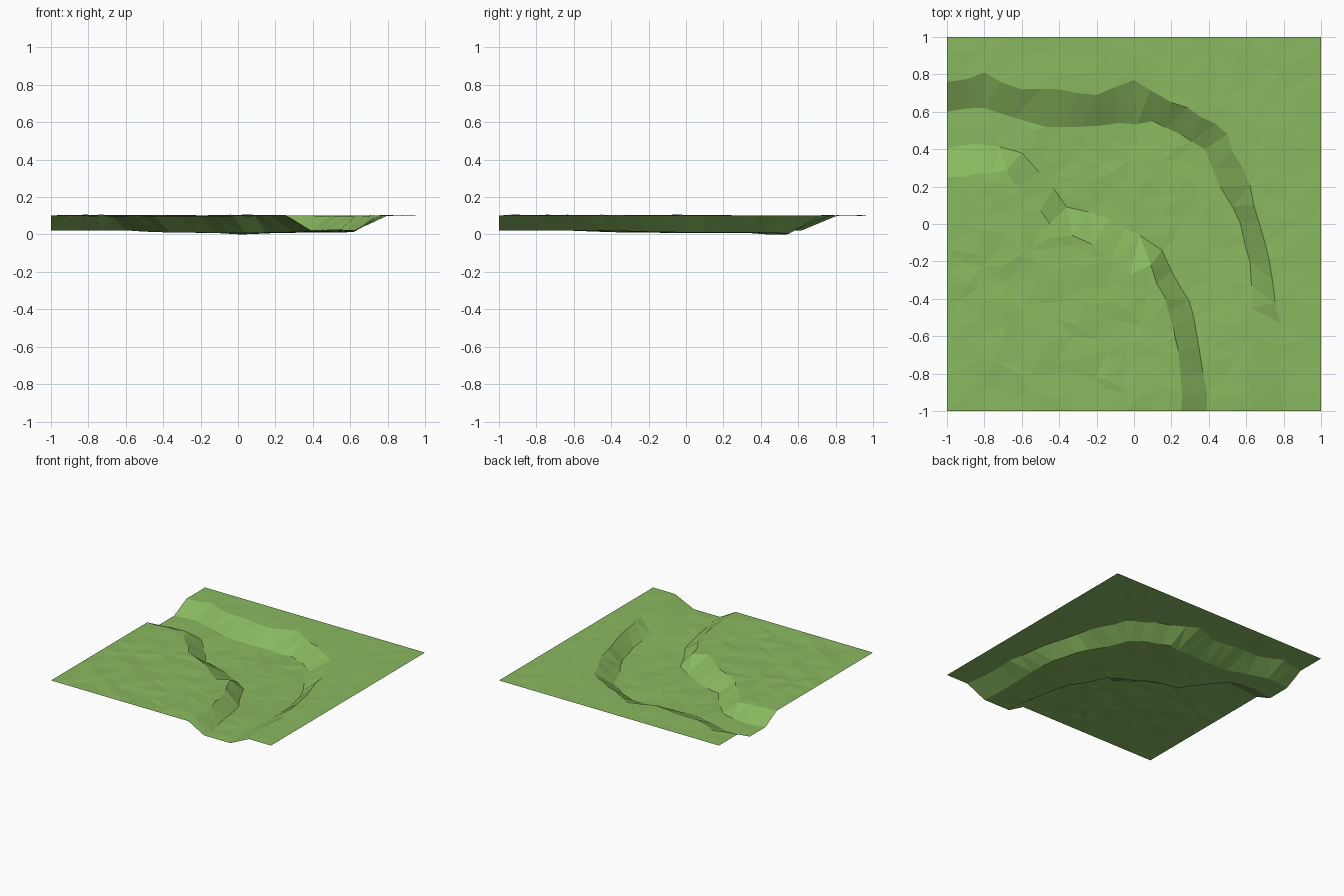
import bpy
import random
from mathutils import Vector
from mathutils.geometry import delaunay_2d_cdt

random.seed(4)
cube = bpy.data.objects.get("Cube")
if cube:
    bpy.data.objects.remove(cube)

PLATEAU = 0.109
SPACING = 0.095

# Bank lines of the winding dry riverbed, in hundredths of a unit
INNER_CREST = [(-100, 25), (-83, 27), (-68, 29), (-57, 13), (-45, 0), (-22, -11),
               (-2, -27), (9, -22), (17, -40), (21, -55), (25, -82), (25, -100)]
INNER_TOE = [(-100, 40), (-85, 43), (-60, 38), (-43, 19), (-36, 9), (-13, 3),
             (3, -6), (15, -14), (25, -34), (32, -50), (37, -80), (39, -100)]
OUTER_TOE = [(-100, 60), (-80, 62), (-48, 52), (-28, 52), (-8, 54), (10, 55),
             (25, 48), (38, 40), (46, 20), (57, 0), (62, -20), (63, -45),
             (62, -75), (63, -100)]
OUTER_CREST = [(-100, 76), (-80, 81), (-60, 72), (-40, 72), (-20, 69), (0, 77),
               (20, 65), (36, 57), (50, 48), (58, 30), (64, 10), (70, -10),
               (74, -30), (78, -53), (77, -75), (80, -100)]


def bank_line(points):
    """Scale a line and add a slightly ragged point inside each long span."""
    pts = [Vector(p) / 100 for p in points]
    line = [pts[0]]
    for a, b in zip(pts, pts[1:]):
        if (b - a).length > 0.15:
            ragged = Vector((random.uniform(-1, 1), random.uniform(-1, 1)))
            line.append((a + b) / 2 + ragged * 0.012)
        line.append(b)
    return line


def inside(p, poly):
    """Ray-cast point in polygon test."""
    hit = False
    for a, b in zip(poly, poly[1:] + poly[:1]):
        if (a.y > p.y) != (b.y > p.y):
            if p.x < a.x + (p.y - a.y) * (b.x - a.x) / (b.y - a.y):
                hit = not hit
    return hit


def floor_height(p):
    """Bed sinks through the bend and is deepest under the outer bank."""
    bend = max(0, 1 - ((p - Vector((0.1, 0.1))).length / 0.75) ** 4)
    pool = max(0, 1 - (p - Vector((0.03, 0.5))).length / 0.2)
    return 0.03 - 0.013 * bend - 0.013 * pool


def ground_height(p, rough):
    edge = max(abs(p.x), abs(p.y)) > 0.999
    return PLATEAU + (0 if edge else random.uniform(-rough, rough))


inner_crest, inner_toe, outer_toe, outer_crest = [
    bank_line(l) for l in (INNER_CREST, INNER_TOE, OUTER_TOE, OUTER_CREST)]
inner_bank = inner_crest + inner_toe[::-1]
outer_bank = outer_toe + outer_crest[::-1]
river_bed = inner_toe + outer_toe[::-1]
inner_land = inner_crest + [Vector((-1, -1))]

# Bank lines become fixed edges of the mesh
points, heights, edges = [], [], []
for line, is_toe in ((inner_crest, False), (inner_toe, True),
                     (outer_toe, True), (outer_crest, False)):
    start = len(points)
    for p in line:
        points.append(p)
        heights.append(floor_height(p) if is_toe else ground_height(p, 0.002))
    edges += [(i, i + 1) for i in range(start, len(points) - 1)]
bank_points = list(points)

# Scattered points fill the land and the river bed
n = round(2 / SPACING)
for i in range(n + 1):
    for j in range(n + 1):
        p = Vector((-1 + 2 * i / n, -1 + 2 * j / n))
        for axis, k in enumerate((i, j)):
            if 0 < k < n:
                p[axis] += random.uniform(-0.3, 0.3) * SPACING
        on_border = i in (0, n) or j in (0, n)
        gap = min((p - q).length for q in bank_points)
        if gap < 0.05:
            continue
        if inside(p, inner_bank) or inside(p, outer_bank):
            continue
        if inside(p, river_bed):
            z = floor_height(p) + (0 if on_border else random.uniform(-0.002, 0.005))
        else:
            z = ground_height(p, 0.005 if inside(p, inner_land) else 0.002)
        points.append(p)
        heights.append(z)

verts, _, faces, origins, _, _ = delaunay_2d_cdt(points, edges, [], 0, 1e-5)
zs = [heights[o[0]] if o and o[0] < len(heights) else PLATEAU for o in origins]
low = min(zs)

# Ground sheet with flat facets
mesh = bpy.data.meshes.new("riverbed_terrain")
mesh.from_pydata([(v.x, v.y, z - low) for v, z in zip(verts, zs)], [], faces)
mesh.update()
terrain = bpy.data.objects.new("riverbed_terrain", mesh)
bpy.context.collection.objects.link(terrain)

# Grass colour
grass = bpy.data.materials.new("grass_green")
grass.use_nodes = True
colour = (0.25, 0.485, 0.115, 1)
grass.diffuse_color = colour
shader = grass.node_tree.nodes["Principled BSDF"]
shader.inputs["Base Color"].default_value = colour
mesh.materials.append(grass)
